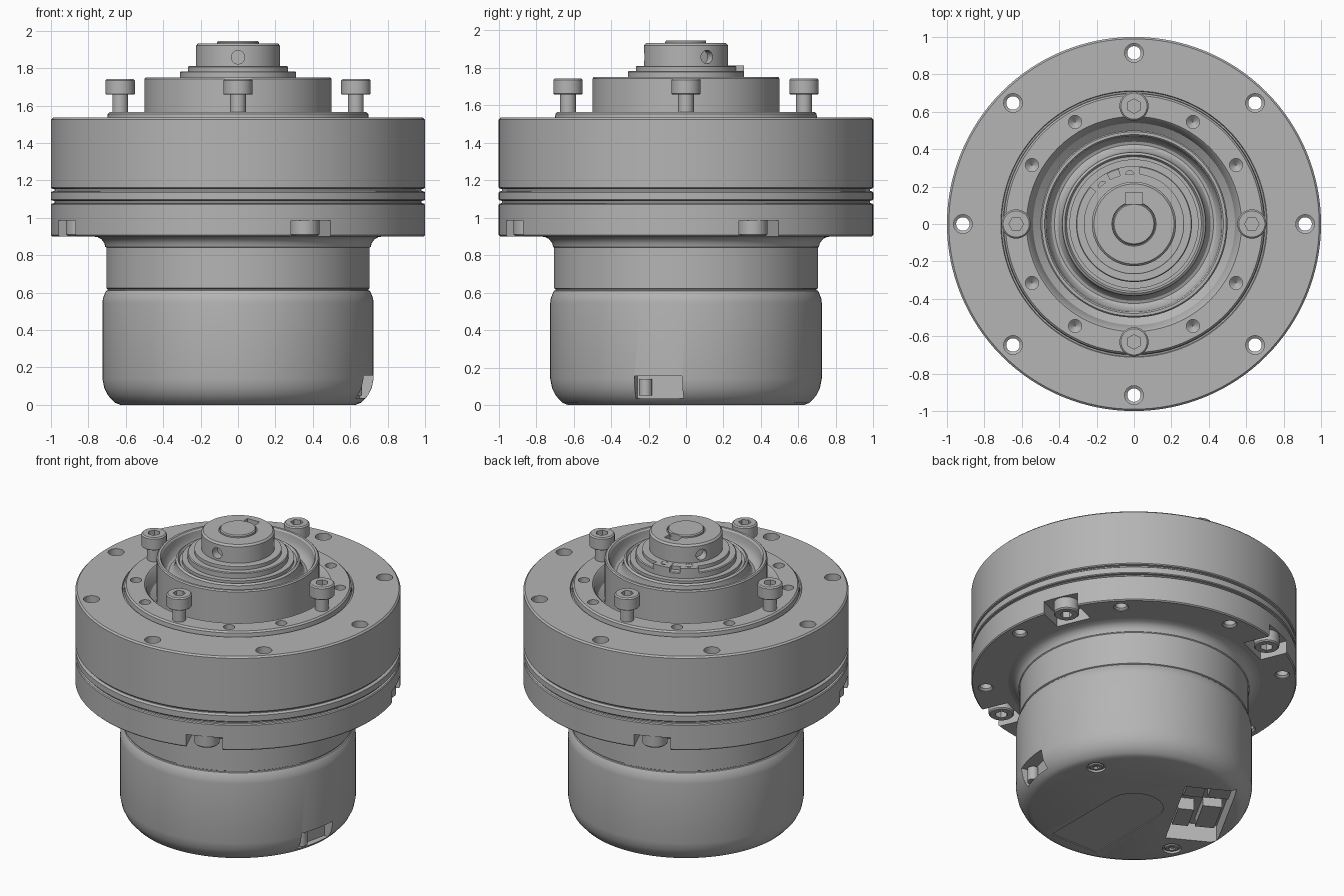
import bpy, bmesh
from math import sin, cos, pi, radians
from mathutils import Matrix

if "Cube" in bpy.data.objects:
    bpy.data.objects.remove(bpy.data.objects["Cube"])

grey = bpy.data.materials.new("machined grey")
grey.use_nodes = True
grey.diffuse_color = (0.46, 0.46, 0.46, 1)
grey.node_tree.nodes["Principled BSDF"].inputs["Base Color"].default_value = grey.diffuse_color


def polar(az, r=0, z=0):
    """Frame at an azimuth in degrees, with local x pointing outwards."""
    return Matrix.Rotation(radians(az), 4, 'Z') @ Matrix.Translation((r, 0, z))


def lathe(bm, profile, m=Matrix(), n=128):
    """Solid of revolution from (radius, height) points, capped at both ends."""
    rings = [[bm.verts.new(m @ Matrix.Rotation(2 * pi * i / n, 4, 'Z') @ Matrix.Translation((r, 0, z))
              .to_translation()) for i in range(n)] for r, z in profile]
    for a, b in zip(rings, rings[1:]):
        for i in range(n):
            j = (i + 1) % n
            bm.faces.new((a[i], a[j], b[j], b[i]))
    bm.faces.new(rings[0][::-1])
    bm.faces.new(rings[-1])


def box(bm, size, m):
    bmesh.ops.create_cube(bm, size=1, matrix=m @ Matrix.Diagonal((*size, 1)))


def prism(bm, pts, z0, z1, m=Matrix()):
    low, high = [[bm.verts.new(m @ Matrix.Translation((x, y, z)).to_translation())
                  for x, y in pts] for z in (z0, z1)]
    bm.faces.new(low[::-1])
    bm.faces.new(high)
    for i in range(len(pts)):
        j = (i + 1) % len(pts)
        bm.faces.new((low[i], low[j], high[j], high[i]))


def make(name, bm):
    bmesh.ops.recalc_face_normals(bm, faces=bm.faces)
    mesh = bpy.data.meshes.new(name)
    bm.to_mesh(mesh)
    bm.free()
    mesh.materials.append(grey)
    ob = bpy.data.objects.new(name, mesh)
    bpy.context.collection.objects.link(ob)
    return ob


def select(ob):
    bpy.ops.object.select_all(action='DESELECT')
    ob.select_set(True)
    bpy.context.view_layer.objects.active = ob


def finish(ob, cutter_bm=None):
    """Cut the part, drop the cutter and shade smooth between sharp edges."""
    select(ob)
    if cutter_bm:
        cutter = make("cutter", cutter_bm)
        cutter.hide_render = True
        mod = ob.modifiers.new("cut", 'BOOLEAN')
        mod.operation, mod.solver, mod.object = 'DIFFERENCE', 'EXACT', cutter
        bpy.ops.object.modifier_apply(modifier=mod.name)
        bpy.data.objects.remove(cutter)
    select(ob)
    bpy.ops.object.shade_smooth_by_angle(angle=radians(28))
    return ob


def turned(name, profile, cutter_bm=None, n=128):
    bm = bmesh.new()
    lathe(bm, profile, n=n)
    return finish(make(name, bm), cutter_bm)


# Lower housing: connector bay, side port, cover outline and screw seats
BAY, PORT, SCREWS = 151, -12, (25, 205)
cut = bmesh.new()
box(cut, (0.32, 0.64, 0.24), polar(BAY, 0.42, 0))
box(cut, (0.2, 0.26, 0.12), polar(PORT, 0.74, 0.096))
arc = [(0.18 * cos(pi * i / 24), 0.18 * sin(pi * i / 24)) for i in range(25)]
prism(cut, arc + [(-0.18, -0.57), (0.18, -0.57)], -0.05, 0.006)
for az in SCREWS:
    lathe(cut, [(0.058, -0.05), (0.058, 0.015)], polar(az, 0.55), 32)
turned("motor_housing", [
    (0.63, 0), (0.66, 0.012), (0.695, 0.05), (0.715, 0.09), (0.725, 0.14), (0.725, 0.545),
    (0.722, 0.57), (0.71, 0.6), (0.704, 0.61), (0.697, 0.613), (0.697, 0.619), (0.704, 0.623),
    (0.704, 0.84), (0.71, 0.845), (0.715, 0.865), (0.73, 0.885), (0.75, 0.896), (0.78, 0.901),
    (0.78, 0.92)], cut)

# Connector blocks in the bay and a plug in the side port
bm = bmesh.new()
for radial, tangent, w, length, h in [(0.34, -0.21, 0.12, 0.14, 0.09), (0.5, -0.2, 0.13, 0.14, 0.08),
                                      (0.33, 0.12, 0.1, 0.2, 0.09), (0.49, 0.12, 0.12, 0.26, 0.07)]:
    box(bm, (w, length, h), polar(BAY, radial) @ Matrix.Translation((0, tangent, 0.13 - h / 2)))
finish(make("connector_blocks", bm))
bm = bmesh.new()
lathe(bm, [(0.035, 0.05), (0.035, 0.14)], polar(PORT, 0.66) @ Matrix.Translation((0, -0.08, 0)), 32)
finish(make("port_plug", bm))

# Main drum: through holes, ring holes and bolt notches
NOTCHES = [23 + 90 * k for k in range(4)]
cut = bmesh.new()
for k in range(8):
    lathe(cut, [(0.046, 0.85), (0.046, 0.905), (0.036, 0.915), (0.036, 1.44), (0.05, 1.45), (0.05, 1.6)],
          polar(45 * k, 0.915), 32)
for k in range(12):
    if k % 3:
        lathe(cut, [(0.002, 1.47), (0.035, 1.5), (0.035, 1.6)], polar(30 * k, 0.63), 32)
for az in NOTCHES:
    box(cut, (0.3, 0.23, 0.15), polar(az, 0.965, 0.91))
turned("main_drum", [
    (0.6, 0.9), (0.993, 0.9), (1, 0.907), (1, 1.07), (0.995, 1.076), (0.982, 1.078), (0.982, 1.09),
    (0.995, 1.092), (1, 1.097), (1, 1.135), (0.995, 1.14), (0.982, 1.143), (0.982, 1.153),
    (0.995, 1.156), (1, 1.162), (1, 1.525), (0.99, 1.535), (0.712, 1.535), (0.708, 1.525),
    (0.7, 1.525), (0.697, 1.555), (0.687, 1.565), (0.575, 1.565), (0.565, 1.555),
    (0.54, 1.48), (0.5, 1.45)], cut)

# Raised collar with the curved bearing race
turned("bearing_collar", [
    (0.5, 1.4), (0.5, 1.742), (0.493, 1.75), (0.478, 1.75), (0.47, 1.74), (0.466, 1.7),
    (0.455, 1.667), (0.44, 1.65), (0.425, 1.645), (0.41, 1.65), (0.395, 1.667), (0.386, 1.7),
    (0.383, 1.73), (0.37, 1.74), (0.36, 1.725), (0.345, 1.725), (0.345, 1.745), (0.2, 1.745)])

# Retaining ring with two eyelet tabs
turned("shaft_washer", [(0.3, 1.73), (0.31, 1.735), (0.31, 1.778), (0.305, 1.783), (0.2, 1.783)])
turned("retaining_ring", [(0.268, 1.77), (0.268, 1.807), (0.263, 1.81), (0.2, 1.81)])
for side, (start, end) in {"left": (84, 106), "right": (118, 140)}.items():
    bm, cut = bmesh.new(), bmesh.new()
    edge = [start + (end - start) * i / 6 for i in range(7)]
    pts = [(0.31 * cos(radians(a)), 0.31 * sin(radians(a))) for a in edge]
    pts += [(0.23 * cos(radians(a)), 0.23 * sin(radians(a))) for a in edge[::-1]]
    prism(bm, pts, 1.775, 1.812)
    lathe(cut, [(0.024, 1.79), (0.024, 1.85)], polar((start + end) / 2, 0.262), 24)
    finish(make("ring_tab_" + side, bm), cut)

# Shaft hub: keyway and radial set-screw holes
cut = bmesh.new()
box(cut, (0.09, 0.06, 0.1), Matrix.Translation((0, 0.138, 1.945)))
for az in (-90, 30, 150):
    lathe(cut, [(0.036, 0), (0.036, 0.12)],
          polar(az, 0.17, 1.858) @ Matrix.Rotation(pi / 2, 4, 'Y'), 32)
turned("shaft_hub", [
    (0.225, 1.75), (0.225, 1.92), (0.214, 1.932), (0.118, 1.932), (0.116, 1.92), (0.112, 1.92),
    (0.112, 1.938), (0.106, 1.945)], cut)


# Socket-head bolts, shared by the top ring and the notches
def socket_bolt(name, r, head, length, shank):
    bm, hexagon = bmesh.new(), bmesh.new()
    lathe(bm, [(shank, -length), (shank, -head), (r - 0.004, -head), (r, 0.004 - head),
               (r, -0.008), (r - 0.008, 0)], n=40)
    lathe(hexagon, [(r * 0.5, -head * 0.6), (r * 0.5, 0.05)], n=6)
    return finish(make(name, bm), hexagon)


def repeat(first, frames):
    for i, m in enumerate(frames):
        ob = first if i == 0 else first.copy()
        if i:
            bpy.context.collection.objects.link(ob)
        ob.name = f"{first.name.split('.')[0]}"
        ob.matrix_world = m


flip = Matrix.Rotation(pi, 4, 'X')
repeat(socket_bolt("ring_bolt", 0.078, 0.085, 0.2, 0.042), [polar(90 * k, 0.63, 1.743) for k in range(4)])
repeat(socket_bolt("notch_bolt", 0.078, 0.085, 0.12, 0.042), [polar(a, 0.915, 0.903) @ flip for a in NOTCHES])
repeat(socket_bolt("cover_screw", 0.045, 0.02, 0.03, 0.03), [polar(a, 0.55, 0.002) @ flip for a in SCREWS])
